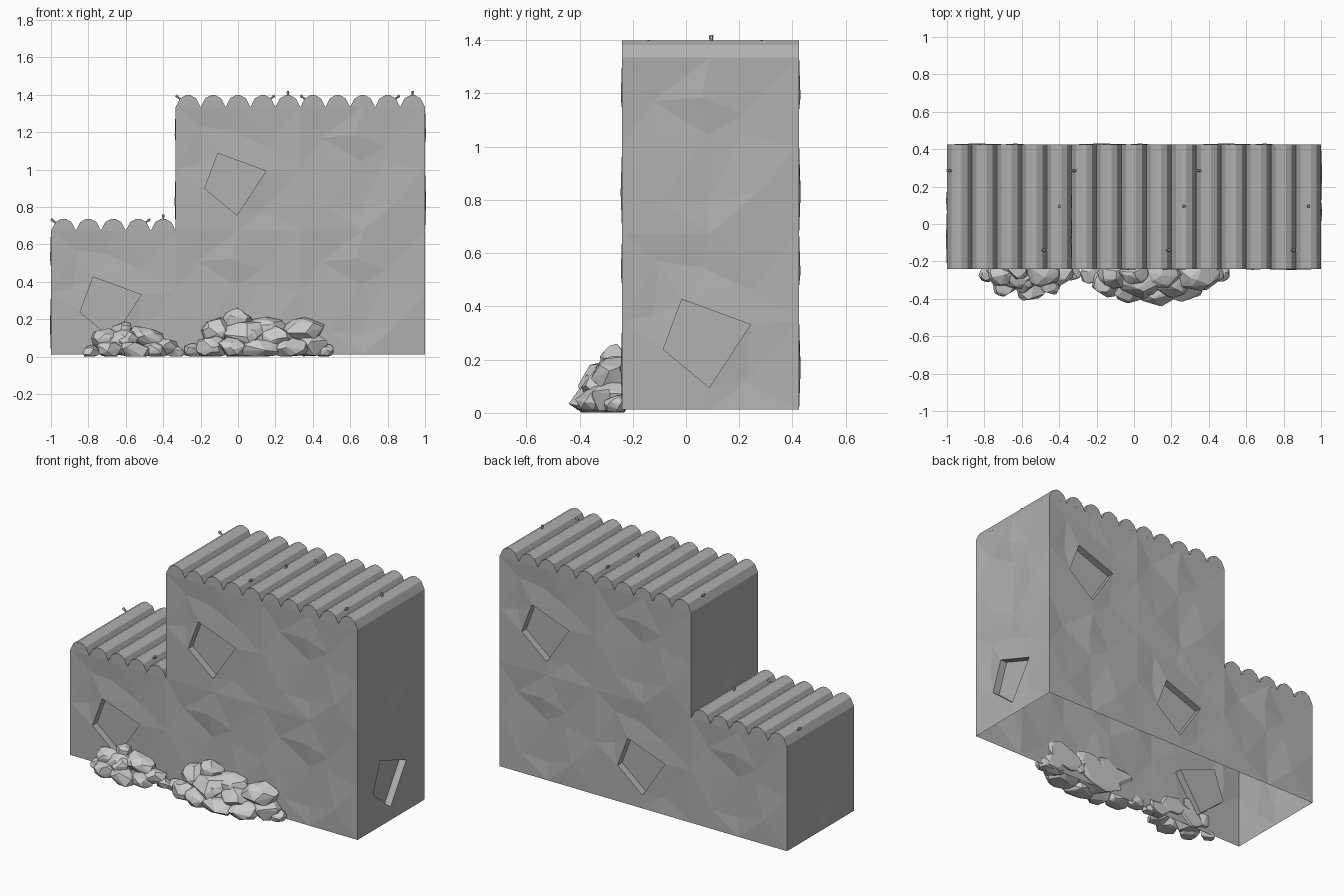
import bpy, bmesh, random
from math import pi
from mathutils import Vector, Matrix
from mathutils.geometry import delaunay_2d_cdt

if "Cube" in bpy.data.objects:
    bpy.data.objects.remove(bpy.data.objects["Cube"])

S = 2 / 3                      # width of one wall cell
Z0, H = 0.013, 0.661           # wall foot and storey height
Y0, Y1 = -0.24, 0.425          # front and back wall planes
UP = Vector((0, 0, 1))
X, Y = Vector((1, 0, 0)), Vector((0, 1, 0))


def material(name, v):
    m = bpy.data.materials.new(name)
    m.diffuse_color = (v, v, v, 1)
    m.use_nodes = True
    m.node_tree.nodes["Principled BSDF"].inputs["Base Color"].default_value = m.diffuse_color
    return m


WALL, STONE = material("wall_grey", .44), material("stone_grey", .56)


def finish(name, bm, mat=WALL):
    me = bpy.data.meshes.new(name)
    bm.to_mesh(me)
    bm.free()
    me.materials.append(mat)
    ob = bpy.data.objects.new(name, me)
    bpy.context.collection.objects.link(ob)
    return ob


# Wall panel: faceted shallow relief, optionally with a slanted recess
HOLE = [(-.178, -.105), (-.005, -.248), (.15, -.012), (-.108, .083)]


def inside_hole(p, margin=0.0):
    q = [Vector(h) for h in HOLE]
    return all((q[(i + 1) % 4] - q[i]).normalized().cross(p - q[i]) > -1e-6 - margin
               for i in range(4))


def panel(bm, origin, u, hole):
    rng = random.Random(7 + hole)
    n = u.cross(UP)
    width = S if abs(u.x) > .5 else Y1 - Y0
    pts = [Vector(h) for h in HOLE] if hole else []
    depth = [0] * len(pts)
    for i in range(5):
        for j in range(5):
            edge = i in (0, 4) or j in (0, 4)
            p = Vector(((i - 2) * width / 4, (j - 2) * H / 4))
            if edge and (i % 2 or j % 2):
                continue
            if not edge:
                p += Vector((rng.uniform(-.06, .06), rng.uniform(-.06, .06)))
                if hole and inside_hole(p, .07):
                    continue
            pts.append(p)
            depth.append(0 if edge else rng.uniform(-.012, .006))
    loop = [(i, (i + 1) % 4) for i in range(4)] if hole else []
    co, _, faces, orig, _, _ = delaunay_2d_cdt(pts, loop, [], 0, 1e-5)
    place = lambda p, d: origin + u * p.x + UP * p.y + n * d
    vs = [bm.verts.new(place(c, depth[o[0]] if o else 0)) for c, o in zip(co, orig)]
    for f in faces:
        c = sum((co[i] for i in f), Vector((0, 0))) / len(f)
        if not (hole and inside_hole(c)):
            bm.faces.new([vs[i] for i in f])
    if hole:
        rim = [bm.verts.new(place(Vector(h), 0)) for h in HOLE]
        back = [bm.verts.new(place(Vector(h), -.045)) for h in HOLE]
        bm.faces.new(back)
        for i in range(4):
            k = (i + 1) % 4
            bm.faces.new((rim[i], rim[k], back[k], back[i]))


def walls(name, cells):
    bm = bmesh.new()
    for origin, u, hole in cells:
        panel(bm, Vector(origin), u, hole)
    bmesh.ops.remove_doubles(bm, verts=bm.verts, dist=.0005)
    finish(name, bm)


YM = (Y0 + Y1) / 2
LOW, HIGH = Z0 + H / 2, Z0 + H * 1.5
GRID = [(-S, LOW), (0, LOW), (S, LOW), (0, HIGH), (S, HIGH)]
walls("front_wall", [((x, Y0, z), X, (x, z) in ((-S, LOW), (0, HIGH))) for x, z in GRID])
walls("back_wall", [((x, Y1, z), -X, (x, z) in ((0, LOW), (S, HIGH))) for x, z in GRID])
walls("right_wall", [((1, YM, LOW), Y, True), ((1, YM, HIGH), Y, False)])
walls("left_wall", [((-1, YM, LOW), -Y, False)])
walls("step_wall", [((-S / 2, YM, HIGH), -Y, False)])


# Corrugated roof: row of faceted ridges extruded front to back
def roof(name, x0, cells, z):
    pitch = S / 5
    prof = [(x0, z - .002)]
    for k in range(cells * 5):
        c = x0 + (k + .5) * pitch
        prof += [(c + dx, z + dz) for dx, dz in
                 ((-.066, 0), (-.043, .046), (-.012, .063),
                  (.012, .063), (.043, .046), (.066, 0))]
    prof.append((x0 + cells * S, z - .002))
    bm = bmesh.new()
    f = bm.faces.new([bm.verts.new((x, Y0, h)) for x, h in prof])
    ext = bmesh.ops.extrude_face_region(bm, geom=[f], use_keep_orig=True)
    bmesh.ops.translate(bm, vec=(0, Y1 - Y0, 0),
                        verts=[v for v in ext["geom"] if isinstance(v, bmesh.types.BMVert)])
    bmesh.ops.recalc_face_normals(bm, faces=bm.faces)
    finish(name, bm)


roof("low_roof", -1, 1, Z0 + H)
roof("high_roof", -S / 2, 2, Z0 + 2 * H)

# Small bolts, three per roof cell, some leaning
bm = bmesh.new()
for cx, z in ((-S, Z0 + H), (0, Z0 + 2 * H), (S, Z0 + 2 * H)):
    for dx, y, dz, tilt in ((-.318, .285, .05, -.9), (.182, -.14, .05, .9), (.267, .095, .066, 0)):
        m = Matrix.Translation((cx + dx, y, z + dz)) @ Matrix.Rotation(tilt, 4, 'Y')
        bmesh.ops.create_cone(bm, cap_ends=True, segments=6, radius1=.006, radius2=.006,
                              depth=.03, matrix=m)
        bmesh.ops.create_cone(bm, cap_ends=True, segments=6, radius1=.009, radius2=.007,
                              depth=.014, matrix=m @ Matrix.Translation((0, 0, .012)))
finish("roof_bolts", bm)


# Rubble: convex faceted stones cut flat at the ground and the wall
def rubble(name, rocks, seed):
    rng = random.Random(seed)
    bm = bmesh.new()
    for x, y, z, rx, rz in rocks:
        b = bmesh.new()
        rot = Matrix.Rotation(rng.uniform(-.3, .3), 3, 'Y')
        for _ in range(34):
            d = Vector([rng.gauss(0, 1) for _ in range(3)]).normalized() * 1.08
            p = Vector((x, y, z)) + rot @ Vector((d.x * rx, d.y * (rx + rz) / 2, d.z * rz))
            b.verts.new((p.x, min(p.y, Y0 + .013), max(p.z, .002)))
        bmesh.ops.remove_doubles(b, verts=b.verts, dist=.012)
        out = bmesh.ops.convex_hull(b, input=b.verts)
        junk = [g for g in out["geom_interior"] if isinstance(g, bmesh.types.BMVert)]
        bmesh.ops.delete(b, geom=junk, context='VERTS')
        bmesh.ops.recalc_face_normals(b, faces=b.faces)
        tmp = bpy.data.meshes.new("tmp")
        b.to_mesh(tmp)
        b.free()
        bm.from_mesh(tmp)
        bpy.data.meshes.remove(tmp)
    finish(name, bm, STONE)


rubble("small_rubble_pile", [
    (-.62, -.25, .145, .055, .042), (-.71, -.265, .09, .07, .06), (-.49, -.25, .10, .11, .055),
    (-.59, -.315, .085, .055, .045), (-.40, -.26, .05, .08, .05), (-.785, -.27, .025, .045, .035),
    (-.69, -.33, .04, .07, .045), (-.55, -.355, .035, .075, .05), (-.45, -.32, .03, .07, .045),
    (-.62, -.27, .07, .10, .07), (-.33, -.265, .022, .045, .03)], 3)
rubble("large_rubble_pile", [
    (0, -.255, .195, .075, .06), (-.10, -.26, .135, .09, .07), (.14, -.255, .145, .11, .065),
    (.06, -.32, .11, .07, .055), (.33, -.25, .13, .13, .075), (.21, -.31, .095, .09, .065),
    (-.14, -.315, .05, .085, .06), (-.02, -.345, .045, .09, .055), (.12, -.36, .04, .10, .055),
    (.27, -.33, .05, .10, .06), (.39, -.275, .06, .085, .065), (.465, -.265, .03, .048, .035),
    (-.235, -.27, .03, .058, .04), (.05, -.27, .1, .15, .10)], 11)
